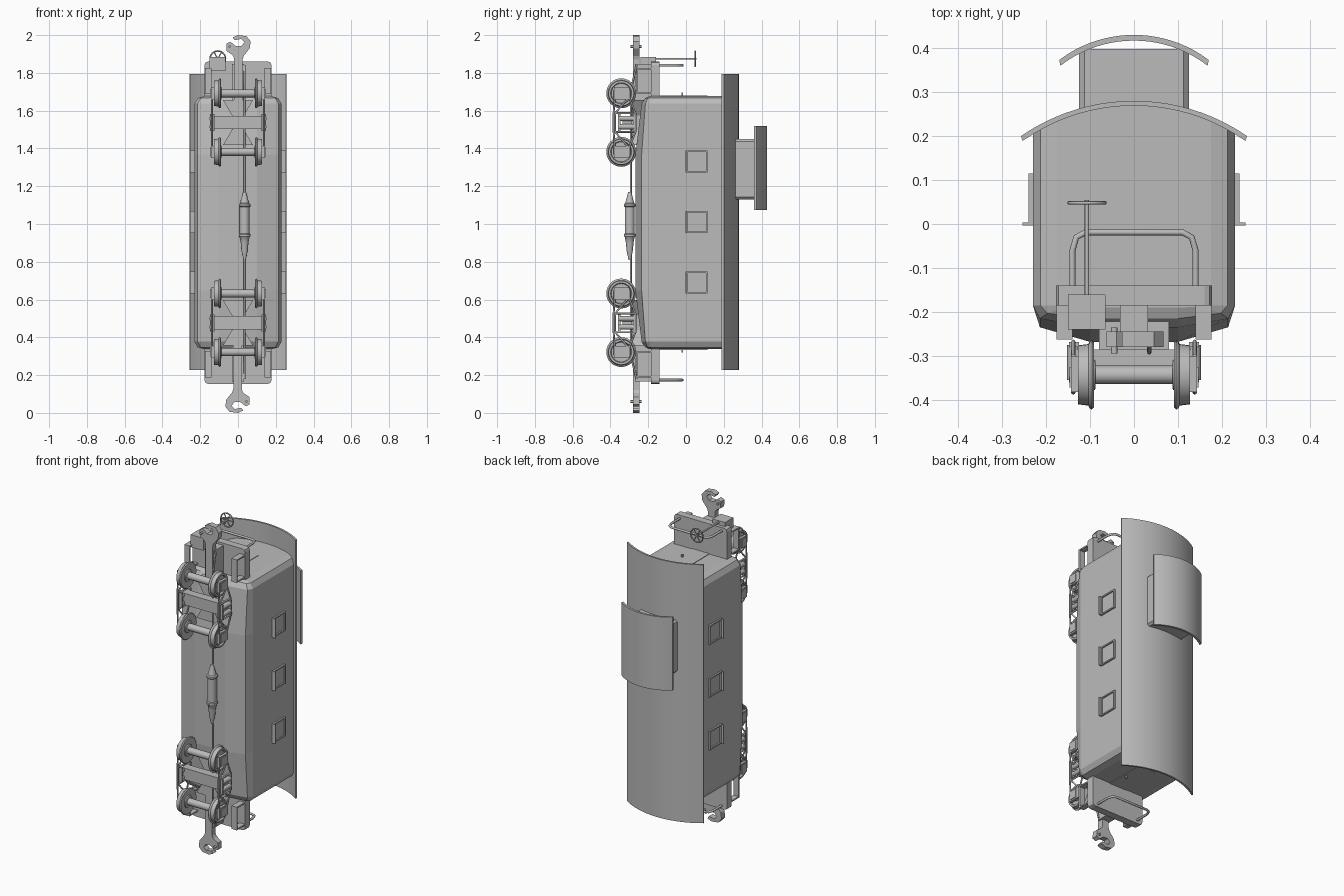
import bpy, bmesh, math
from mathutils import Vector, Matrix

old = bpy.data.objects.get("Cube")
if old:
    bpy.data.objects.remove(old, do_unlink=True)

grey = bpy.data.materials.new("plain_grey")
grey.use_nodes = True
grey.diffuse_color = (0.5, 0.5, 0.5, 1)
grey.node_tree.nodes["Principled BSDF"].inputs["Base Color"].default_value = (0.5, 0.5, 0.5, 1)
MID = 1.007  # middle of the car along its length


def finish(name, bm, smooth=False):
    bmesh.ops.recalc_face_normals(bm, faces=bm.faces)
    me = bpy.data.meshes.new(name)
    bm.to_mesh(me)
    bm.free()
    ob = bpy.data.objects.new(name, me)
    bpy.context.collection.objects.link(ob)
    me.materials.append(grey)
    if smooth:
        bpy.ops.object.select_all(action='DESELECT')
        ob.select_set(True)
        bpy.context.view_layer.objects.active = ob
        bpy.ops.object.shade_smooth_by_angle(angle=math.radians(35))
    return ob


def add_box(bm, x0, x1, y0, y1, z0, z1):
    m = Matrix.Translation(((x0 + x1) / 2, (y0 + y1) / 2, (z0 + z1) / 2))
    m = m @ Matrix.Diagonal((abs(x1 - x0), abs(y1 - y0), abs(z1 - z0), 1))
    bmesh.ops.create_cube(bm, size=1, matrix=m)


def boxes(name, items):
    bm = bmesh.new()
    for b in items:
        add_box(bm, *b)
    return finish(name, bm)


def loft(name, rings, smooth=False):
    bm = bmesh.new()
    loops = [[bm.verts.new(p) for p in r] for r in rings]
    n = len(loops[0])
    for a, b in zip(loops, loops[1:]):
        for i in range(n):
            bm.faces.new((a[i], a[(i + 1) % n], b[(i + 1) % n], b[i]))
    bm.faces.new(loops[0])
    bm.faces.new(loops[-1])
    return finish(name, bm, smooth)


def lathe(name, profile, origin, axis, sides=24):
    # profile holds (distance along axis, radius)
    turn = Vector((0, 0, 1)).rotation_difference(Vector(axis)).to_matrix()
    o = Vector(origin)
    rings = [[o + turn @ Vector((r * math.cos(2 * math.pi * i / sides),
                                 r * math.sin(2 * math.pi * i / sides), t))
              for i in range(sides)] for t, r in profile]
    return loft(name, rings, True)


def tube(name, paths, radius, cyclic=False):
    cu = bpy.data.curves.new(name, 'CURVE')
    cu.dimensions = '3D'
    cu.bevel_depth = radius
    cu.bevel_resolution = 2
    cu.use_fill_caps = True
    for path in paths:
        sp = cu.splines.new('POLY')
        sp.points.add(len(path) - 1)
        for p, co in zip(sp.points, path):
            p.co = (*co, 1)
        sp.use_cyclic_u = cyclic
    cu.materials.append(grey)
    ob = bpy.data.objects.new(name, cu)
    bpy.context.collection.objects.link(ob)
    bpy.ops.object.select_all(action='DESELECT')
    ob.select_set(True)
    bpy.context.view_layer.objects.active = ob
    bpy.ops.object.convert(target='MESH')
    bpy.ops.object.shade_smooth_by_angle(angle=math.radians(50))


def arc_y(x, half, top, sag):
    r = (half * half + sag * sag) / (2 * sag)
    return top - r + math.sqrt(r * r - x * x)


def curved_roof(name, half, top, sag, thick, z0, z1, n=20):
    xs = [half * (2 * i / n - 1) for i in range(n + 1)]
    sec = [(x, arc_y(x, half, top, sag)) for x in xs]
    sec += [(x * 0.985, arc_y(x, half, top, sag) - thick) for x in reversed(xs)]
    loft(name, [[(x, y, z) for x, y in sec] for z in (z0, z1)], True)


# Car body: bevelled ends and a shallow belly
def body_ring(d, w, belly):
    xs = [w * (1 - 2 * i / 12) for i in range(13)]
    sec = [(x, arc_y(x, 0.257, 0.28, 0.08) - 0.007) for x in xs]
    mid = -0.185 + (belly + 0.185) * 0.6
    sec += [(-w, -0.185), (0.016 - w, mid), (-0.1, belly), (0.1, belly), (w - 0.016, mid), (w, -0.185)]
    return [(x, y, MID + d) for x, y in sec]


half_body = [(0.67, 0.175, -0.19), (0.66, 0.213, -0.215), (0.63, 0.23, -0.235), (0.36, 0.23, -0.268)]
loft("body", [body_ring(-d, w, b) for d, w, b in half_body]
     + [body_ring(d, w, b) for d, w, b in reversed(half_body)])
curved_roof("roof", 0.257, 0.28, 0.08, 0.011, 0.228, 1.795)

# Cupola with bevelled corners
c, cz0, cz1, b = 0.125, 1.13, 1.45, 0.012
plan = [(c - b, cz0), (c, cz0 + b), (c, cz1 - b), (c - b, cz1),
        (b - c, cz1), (-c, cz1 - b), (-c, cz0 + b), (b - c, cz0)]
loft("cupola", [[(x, 0.24, z) for x, z in plan],
                [(x, arc_y(x, 0.17, 0.43, 0.057) - 0.008, z) for x, z in plan]])
curved_roof("cupola_roof", 0.17, 0.43, 0.057, 0.013, 1.075, 1.52)

# Side windows: raised frames with a sill and a set back pane
for sx in (1, -1):
    for z in (1.33, 1.01, 0.69):
        a, o, f = sx * 0.225, sx * 0.24, 0.058
        boxes("window_frame", [
            (a, o, 0, 0.008, z - f, z + f), (a, o, 0.107, 0.115, z - f, z + f),
            (a, o, 0, 0.115, z - f, z - f + 0.008), (a, o, 0, 0.115, z + f - 0.008, z + f),
            (a, sx * 0.232, 0, 0.115, z - f, z + f),
            (a, sx * 0.253, -0.003, 0.003, z - f, z + f)])

hook = [(-0.022, 0.62), (-0.022, 0.88), (-0.03, 0.895), (-0.06, 0.915), (-0.062, 0.955), (-0.04, 0.965),
        (-0.012, 0.942), (0.018, 0.942), (0.034, 0.963), (0.018, 0.98), (-0.018, 0.973), (-0.027, 0.988),
        (0.0, 1.0), (0.045, 0.994), (0.067, 0.967), (0.062, 0.93), (0.03, 0.89), (0.024, 0.87), (0.024, 0.62)]

for s, end in ((1, "upper"), (-1, "lower")):
    def Z(d):
        return MID + s * d

    # End platform with rounded corners, door and steps
    deck = [(-0.177, 0.66), (-0.177, 0.835), (-0.172, 0.848), (-0.16, 0.853),
            (0.16, 0.853), (0.172, 0.848), (0.177, 0.835), (0.177, 0.66)]
    loft(end + "_platform", [[(x, y, Z(d)) for x, d in deck] for y in (-0.185, -0.14)])
    boxes(end + "_door", [(-0.059, 0.057, -0.14, 0.115, Z(0.668), Z(0.673)),
                          (0.035, 0.045, -0.025, -0.015, Z(0.67), Z(0.688))])
    for sx in (1, -1):
        x0, x1 = sx * 0.14, sx * 0.176
        boxes(end + "_step", [(x0, x1, -0.263, -0.254, Z(0.68), Z(0.82)),
                              (x0, x1, -0.263, -0.18, Z(0.68), Z(0.688)),
                              (x0, x1, -0.263, -0.18, Z(0.812), Z(0.82))])

    # End railing
    rail = [(0.14, -0.15), (0.14, -0.06), (0.131, -0.03), (0.11, -0.019)]
    path = [(-x, y, Z(0.833)) for x, y in rail] + [(x, y, Z(0.833)) for x, y in reversed(rail)]
    tube(end + "_railing", [path], 0.007)

    # Coupler, its pin and the draft sill
    loft(end + "_coupler", [[(s * x, y, 1 + s * d) for x, d in hook] for y in (-0.28, -0.245)])
    lathe(end + "_coupler_pin", [(-0.295, 0.007), (-0.235, 0.007)], (s * -0.045, 0, 1 + s * 0.94), (0, 1, 0), 12)
    boxes(end + "_draft_sill", [(-0.032, 0.032, -0.27, -0.18, Z(0.45), Z(0.84))])

    # Truck: bolsters, side frames, springs, axles and wheels
    t = 0.53
    boxes(end + "_truck_bolster", [(-0.135, 0.135, -0.335, -0.285, Z(t - 0.035), Z(t + 0.035))])
    plan = [(-0.08, t + 0.12), (-0.03, t + 0.035), (-0.03, t - 0.035), (-0.08, t - 0.12),
            (0.08, t - 0.12), (0.03, t - 0.035), (0.03, t + 0.035), (0.08, t + 0.12)]
    loft(end + "_body_bolster", [[(x, y, Z(d)) for x, d in plan] for y in (-0.285, -0.2)])
    for sx in (1, -1):
        x = sx * 0.138
        bars = []
        for y_end, y_mid in ((-0.30, -0.268), (-0.305, -0.375), (-0.378, -0.383)):
            bars.append([(x, y_end, Z(t + 0.17)), (x, y_end, Z(t + 0.13)), (x, y_mid, Z(t + 0.05)),
                         (x, y_mid, Z(t - 0.05)), (x, y_end, Z(t - 0.13)), (x, y_end, Z(t - 0.17))])
        bars += [[(x, -0.38, Z(t + e)), (x, -0.268, Z(t + e))] for e in (-0.05, 0.05)]
        tube(end + "_arch_bar_frame", bars, 0.005)
        boxes(end + "_spring_plank", [(sx * 0.125, sx * 0.148, y, y + 0.012, Z(t - 0.045), Z(t + 0.045))
                                      for y in (-0.36, -0.28)])
        for e in (-0.022, 0.022):
            lathe(end + "_spring", [(-0.355, 0.014), (-0.275, 0.014)], (x, 0, Z(t + e)), (0, 1, 0), 12)
    for e in (-0.155, 0.155):
        o = (0, -0.343, Z(t + e))
        lathe(end + "_axle", [(-0.135, 0.015), (-0.09, 0.015), (-0.088, 0.021), (0.088, 0.021),
                              (0.09, 0.015), (0.135, 0.015)], o, (1, 0, 0), 16)
        for sx in (1, -1):
            lathe(end + "_wheel", [(0.087, 0.03), (0.089, 0.034), (0.095, 0.036), (0.091, 0.064),
                                   (0.091, 0.074), (0.096, 0.079), (0.101, 0.076), (0.104, 0.07),
                                   (0.127, 0.067), (0.127, 0.056), (0.118, 0.052), (0.118, 0.03),
                                   (0.128, 0.026)], o, (sx, 0, 0), 32)
            boxes(end + "_journal_box", [
                (sx * 0.127, sx * 0.143, -0.382, -0.3, o[2] - 0.032, o[2] + 0.032),
                (sx * 0.143, sx * 0.147, -0.372, -0.325, o[2] - 0.024, o[2] + 0.024)])

# Hand brake on the upper platform
boxes("brake_box", [(-0.15, -0.065, -0.24, -0.16, 1.81, 1.885)])
wx, wz = -0.107, 1.875
lathe("brake_shaft", [(-0.17, 0.005), (0.055, 0.005)], (wx, 0, wz), (0, 1, 0), 12)
circle = [(math.cos(math.pi * i / 12), math.sin(math.pi * i / 12)) for i in range(24)]
tube("brake_wheel_rim", [[(wx + 0.041 * p, 0.048, wz + 0.041 * q) for p, q in circle]], 0.004, True)
tube("brake_wheel_spokes", [[(wx, 0.048, wz), (wx + 0.041 * p, 0.048, wz + 0.041 * q)]
                            for p, q in circle[::4]], 0.003)

# Brake pipe and cylinder under the floor
tube("brake_pipe", [[(0.035, -0.262, 0.18), (0.035, -0.292, 0.3), (0.035, -0.292, 1.71), (0.035, -0.262, 1.84)]], 0.005)
lathe("brake_cylinder", [(0.81, 0.006), (0.86, 0.017), (0.90, 0.02), (0.93, 0.026), (0.935, 0.031),
                         (0.945, 0.031), (0.95, 0.026), (1.09, 0.026), (1.095, 0.031), (1.105, 0.031),
                         (1.11, 0.024), (1.17, 0.008)], (0.035, -0.298, 0), (0, 0, 1), 20)
